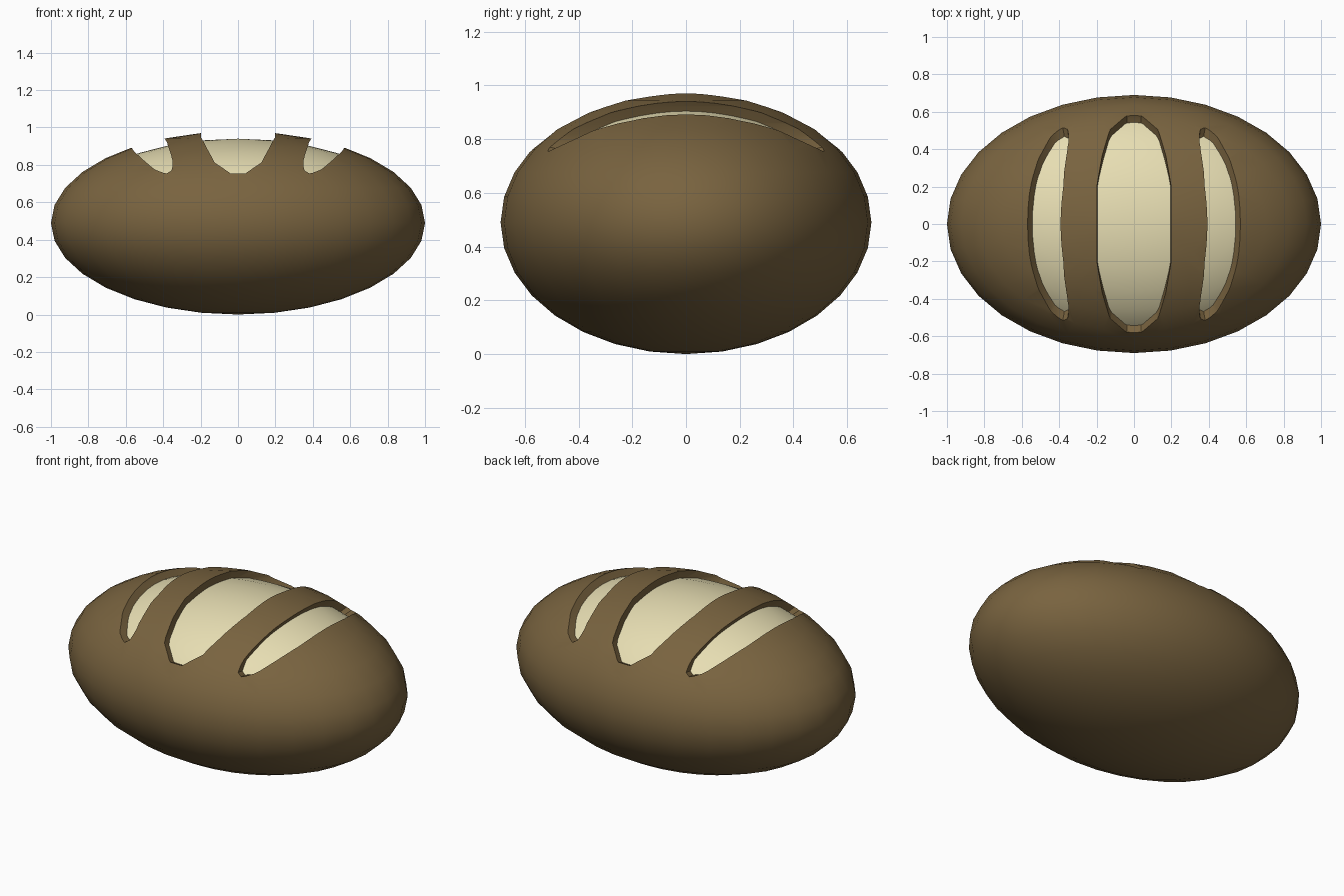
import bpy, math

if "Cube" in bpy.data.objects:
    bpy.data.objects.remove(bpy.data.objects["Cube"])


def material(name, rgb):
    m = bpy.data.materials.new(name)
    m.diffuse_color = (*rgb, 1)
    m.use_nodes = True
    m.node_tree.nodes["Principled BSDF"].inputs["Base Color"].default_value = m.diffuse_color
    return m


def ellipsoid(name, radii, centre, segments=32, rings=16, tilt=0, spin=0):
    bpy.ops.mesh.primitive_uv_sphere_add(segments=segments, ring_count=rings, radius=1)
    ob = bpy.context.object
    ob.name = name
    if spin:
        ob.rotation_euler.z = spin
        bpy.ops.object.transform_apply(location=False, rotation=True, scale=False)
    ob.scale = radii
    ob.location = centre
    ob.rotation_euler = (0, tilt, 0)
    bpy.ops.object.transform_apply(location=True, rotation=True, scale=True)
    return ob


# Dark crust and the pale crumb just beneath it
crust = ellipsoid("crust", (1, 0.69, 0.49), (0, 0, 0.49))
crust.data.materials.append(material("crust_brown", (0.19, 0.125, 0.05)))
crumb = ellipsoid("crumb", (0.95, 0.65, 0.45), (0, 0, 0.49))
crumb.data.materials.append(material("crumb_cream", (0.8, 0.73, 0.45)))

# Three scores across the top: an upright middle one and two leaning outwards
scores = [((0.207, 0.82, 0.335), (0, 0, 0.98), 0)]
for s in (-1, 1):
    scores.append(((0.09, 0.82, 0.275), (s * 0.49, 0, 0.93), s * math.radians(36)))

for radii, centre, tilt in scores:
    cutter = ellipsoid("score_cutter", radii, centre, 12, 12, tilt, math.radians(15))
    cut = crust.modifiers.new("score", 'BOOLEAN')
    cut.operation = 'DIFFERENCE'
    cut.solver = 'EXACT'
    cut.object = cutter
    bpy.context.view_layer.objects.active = crust
    bpy.ops.object.modifier_apply(modifier=cut.name)
    bpy.data.objects.remove(cutter, do_unlink=True)

# Smooth surfaces with crisp score edges
for ob in (crust, crumb):
    bpy.ops.object.select_all(action='DESELECT')
    ob.select_set(True)
    bpy.context.view_layer.objects.active = ob
    bpy.ops.object.shade_smooth_by_angle(angle=math.radians(30))
